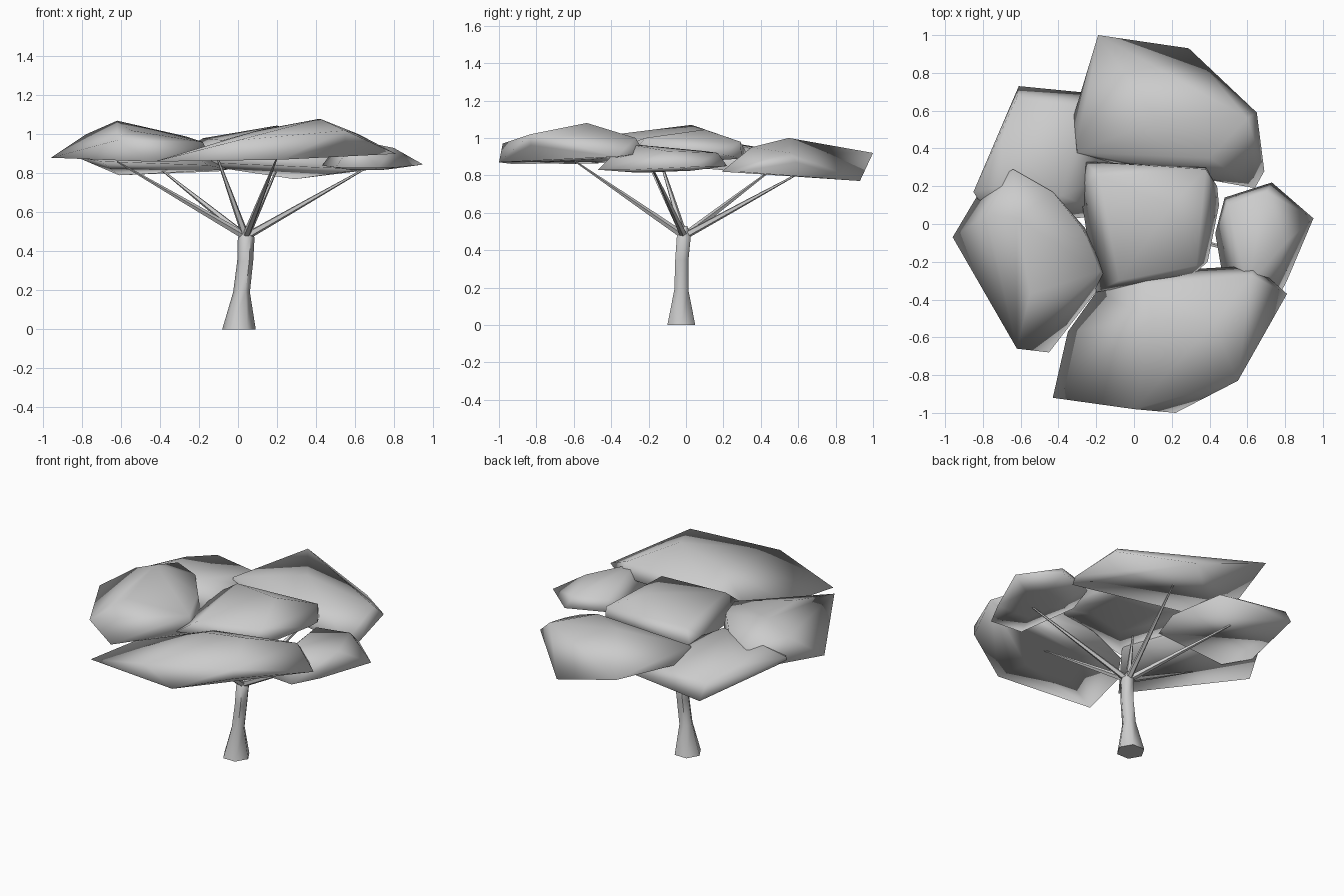
import bpy
import bmesh
from math import cos, sin, pi, radians
from mathutils import Vector

if "Cube" in bpy.data.objects:
    bpy.data.objects.remove(bpy.data.objects["Cube"], do_unlink=True)

grey = bpy.data.materials.new("plain grey")
grey.use_nodes = True
grey.diffuse_color = (0.6, 0.6, 0.6, 1)
grey.node_tree.nodes["Principled BSDF"].inputs["Base Color"].default_value = grey.diffuse_color


def finish(bm, name, angle):
    """Turn the bmesh into a smooth shaded object with the grey material."""
    bmesh.ops.recalc_face_normals(bm, faces=bm.faces[:])
    mesh = bpy.data.meshes.new(name)
    bm.to_mesh(mesh)
    bm.free()
    mesh.materials.append(grey)
    obj = bpy.data.objects.new(name, mesh)
    bpy.context.collection.objects.link(obj)
    bpy.ops.object.select_all(action='DESELECT')
    obj.select_set(True)
    bpy.context.view_layer.objects.active = obj
    bpy.ops.object.shade_smooth_by_angle(angle=radians(angle))
    return obj


def tube(name, stations, sides, axis=(0, 0, 1)):
    """Loft rings of given centre and radius, square to the axis, closed at both ends."""
    turn = Vector(axis).to_track_quat('Z', 'Y')
    bm = bmesh.new()
    rings = []
    for centre, radius in stations:
        rings.append([bm.verts.new(Vector(centre) + turn @ Vector(
            (cos(2 * pi * i / sides), sin(2 * pi * i / sides), 0)) * radius)
            for i in range(sides)])
    for low, high in zip(rings, rings[1:]):
        for i in range(sides):
            j = (i + 1) % sides
            bm.faces.new((low[i], low[j], high[j], high[i]))
    bm.faces.new(rings[0])
    bm.faces.new(rings[-1])
    return finish(bm, name, 60)


def leaf_pad(name, rim, crown, drop=0.02):
    """Faceted cushion: a rim, the crown points above it, a shallow belly below."""
    rim = [Vector(p) for p in rim]
    middle = sum(rim, Vector()) / len(rim)
    belly = [middle.lerp(p, 0.45) - Vector((0, 0, drop)) for p in rim]
    bm = bmesh.new()
    for p in rim + belly + [Vector(p) for p in crown]:
        bm.verts.new(p)
    hull = bmesh.ops.convex_hull(bm, input=bm.verts[:])
    loose = set(hull["geom_interior"] + hull["geom_unused"])
    bmesh.ops.delete(bm, geom=[g for g in loose if isinstance(g, bmesh.types.BMVert)],
                     context='VERTS')
    return finish(bm, name, 180)


# Bent trunk with a pointed top
tube("trunk", [((.005, -.025, 0), .086), ((.018, -.025, .19), .043),
               ((.037, -.022, .35), .041), ((.042, -.012, .47), .043),
               ((.04, 0, .53), .008)], 6)

# Thin branches fanning out to the foliage
branch_tips = {
    "front": (.2, -.6, .88), "right": (-.62, -.2, .86), "left": (.68, -.18, .84),
    "back_right": (-.42, .47, .84), "back_left": (.2, .62, .82), "middle": (-.12, -.15, .92),
}
for side, tip in branch_tips.items():
    root = Vector((.04, -.01, .475))
    tip = Vector(tip)
    tube("branch_" + side, [(root, .02), (root.lerp(tip, .5), .013), (tip, .004)], 5, tip - root)

# Overlapping foliage pads
leaf_pad("foliage_front",
         [(-.43, -.92, .86), (0, -.98, .88), (.22, -1, .87), (.55, -.83, .96), (.81, -.37, .9),
          (.64, -.22, .92), (.1, -.25, .89), (-.2, -.36, .87), (-.35, -.57, .87)],
         [(.42, -.53, 1.08), (0, -.98, .97), (.55, -.83, 1.02), (.1, -.5, 1.02),
          (.62, -.27, 1), (.05, -.32, .95)], .01)
leaf_pad("foliage_right",
         [(-.96, -.07, .88), (-.8, .2, .88), (-.64, .28, .9), (-.43, .17, .9), (-.26, -.02, .88),
          (-.14, -.28, .87), (-.45, -.68, .86), (-.62, -.66, .97)],
         [(-.62, .03, 1.07), (-.78, .05, 1), (-.64, .29, .98), (-.43, .17, 1),
          (-.27, -.03, .99), (-.18, -.25, .96), (-.55, -.37, 1.02)], .01)
leaf_pad("foliage_back_right",
         [(-.61, .73, .79), (-.1, .68, .81), (-.05, .3, .82), (-.15, .05, .84), (-.7, -.02, .86),
          (-.82, .12, .88), (-.85, .17, .93)],
         [(-.62, .67, .89), (-.3, .62, .88), (-.38, .15, .99), (-.7, .45, .94), (-.7, .2, .98)], .01)
leaf_pad("foliage_back_left",
         [(-.19, 1, .92), (.29, .93, .77), (.65, .59, .87), (.69, .28, .82), (.64, .19, .82),
          (-.31, .36, .86), (-.32, .57, .89)],
         [(.12, .55, 1), (-.3, .38, .94), (.4, .35, .95), (.6, .56, .92)], .01)
leaf_pad("foliage_left",
         [(.73, .22, .85), (.95, .03, .845), (.81, -.3, .83), (.72, -.47, .83), (.5, -.45, .83),
          (.43, -.05, .84), (.48, .14, .86)],
         [(.7, .17, .92), (.5, .1, .93), (.6, -.33, .97), (.8, -.1, .93)])
leaf_pad("foliage_middle",
         [(-.26, .33, .91), (.38, .3, .89), (.44, .2, .91), (.45, .1, .92), (.39, -.2, .92),
          (.3, -.28, .92), (-.2, -.36, .89), (-.29, .2, .91)],
         [(.2, .1, 1.045), (.38, .29, .98), (-.18, .25, .98), (.33, -.22, 1), (-.08, -.3, .97)])
